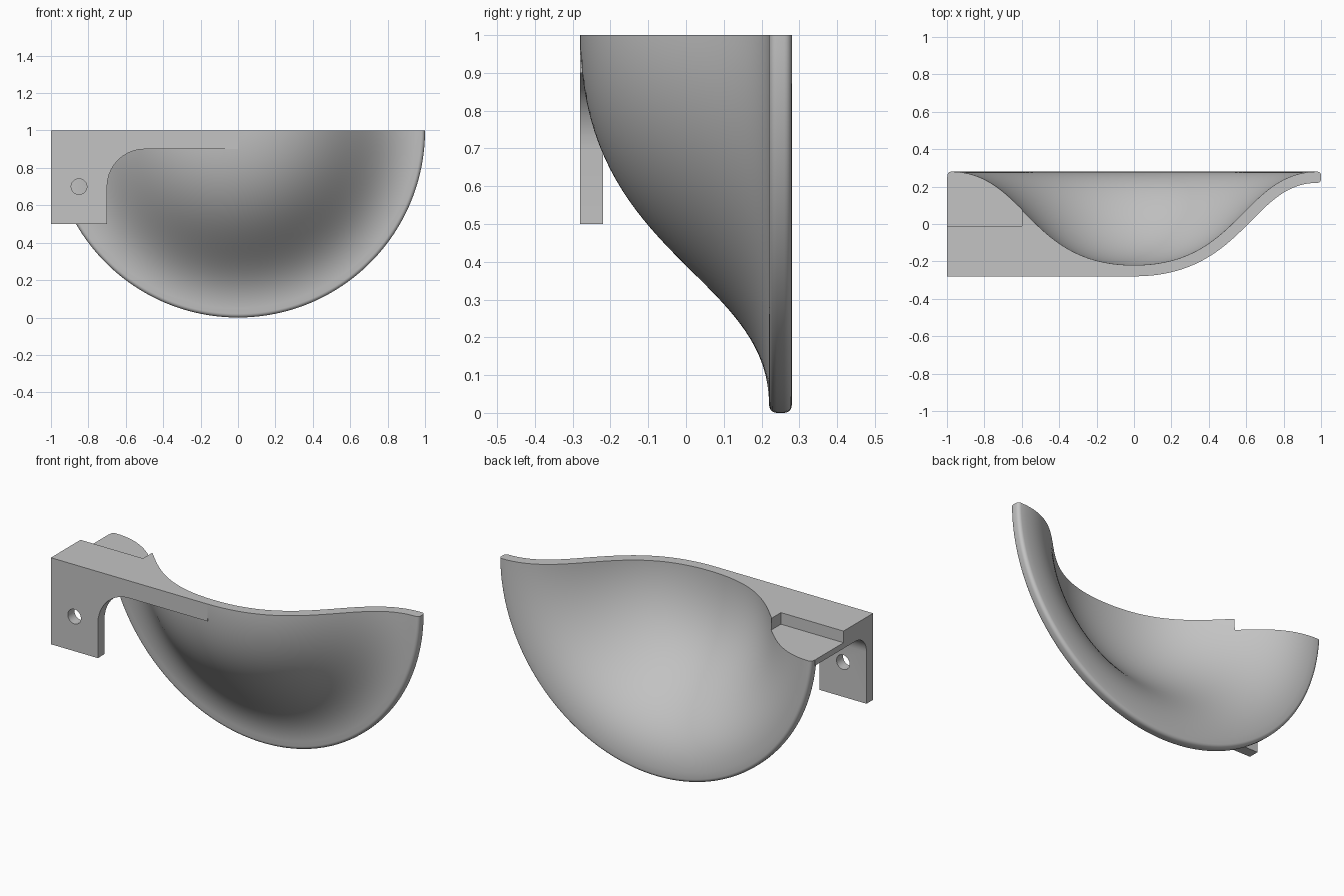
import bpy, bmesh
from math import pi, sin, cos, hypot
from mathutils import Vector

cube = bpy.data.objects.get("Cube")
if cube:
    bpy.data.objects.remove(cube)

grey = bpy.data.materials.new("plain grey")
grey.use_nodes = True
grey.diffuse_color = (0.55, 0.55, 0.55, 1)
grey.node_tree.nodes["Principled BSDF"].inputs["Base Color"].default_value = (0.55, 0.55, 0.55, 1)

WALL = 0.06
RIM = 0.98


def finish(name, bm):
    bmesh.ops.remove_doubles(bm, verts=bm.verts, dist=1e-5)
    bmesh.ops.recalc_face_normals(bm, faces=bm.faces)
    mesh = bpy.data.meshes.new(name)
    bm.to_mesh(mesh)
    bm.free()
    obj = bpy.data.objects.new(name, mesh)
    bpy.context.collection.objects.link(obj)
    return obj


def prism(name, points, direction):
    """Extrude a closed outline of 3D points along a direction."""
    bm = bmesh.new()
    face = bm.faces.new([bm.verts.new(p) for p in points])
    new = bmesh.ops.extrude_face_region(bm, geom=[face], use_keep_orig=True)["geom"]
    moved = [v for v in new if isinstance(v, bmesh.types.BMVert)]
    bmesh.ops.translate(bm, verts=moved, vec=direction)
    return finish(name, bm)


def lathe(name, profile, start, sweep, steps):
    """Revolve a closed (radius, y) profile about the y axis through z = 1."""
    bm = bmesh.new()
    full = sweep > 6
    rings = []
    for i in range(steps if full else steps + 1):
        a = start + sweep * i / steps
        rings.append([bm.verts.new((r * cos(a), y, 1 + r * sin(a))) for r, y in profile])
    n = len(profile)
    for i in range(steps):
        a, b = rings[i], rings[(i + 1) % len(rings)]
        for j in range(n):
            k = (j + 1) % n
            if profile[j][0] == 0 and profile[k][0] == 0:
                continue
            quad = [a[j], a[k], b[k], b[j]]
            if profile[j][0] == 0:
                quad = quad[:3]
            elif profile[k][0] == 0:
                quad = [a[j], a[k], b[j]]
            bm.faces.new(quad)
    if not full:
        bm.faces.new(rings[0])
        bm.faces.new(rings[-1])
    return finish(name, bm)


def arc(cx, cy, radius, a0, a1, steps=10):
    return [(cx + radius * cos(a0 + (a1 - a0) * i / steps),
             cy + radius * sin(a0 + (a1 - a0) * i / steps)) for i in range(steps + 1)]


def bell(offset, steps=36):
    """S-shaped bowl section, moved along its normal by the offset."""
    p = [Vector(q) for q in ((0, -0.28), (0.59, -0.28), (0.63, 0.22), (RIM, 0.22))]
    out = []
    for i in range(steps + 1):
        t = i / steps
        u = 1 - t
        pos = p[0] * u**3 + p[1] * 3 * u * u * t + p[2] * 3 * u * t * t + p[3] * t**3
        d = (p[1] - p[0]) * u * u + (p[2] - p[1]) * 2 * u * t + (p[3] - p[2]) * t * t
        size = hypot(d.x, d.y)
        out.append((max(0, pos.x - d.y / size * offset), pos.y + d.x / size * offset))
    return out


def cut(obj, cutters):
    for c in cutters:
        m = obj.modifiers.new("cut", "BOOLEAN")
        m.operation = "DIFFERENCE"
        m.solver = "EXACT"
        m.object = c
    bpy.context.view_layer.update()
    mesh = bpy.data.meshes.new_from_object(
        obj.evaluated_get(bpy.context.evaluated_depsgraph_get()))
    obj.modifiers.clear()
    obj.data = mesh
    mesh.materials.clear()
    mesh.materials.append(grey)
    for f in mesh.polygons:
        f.material_index = 0


# half bowl with a rounded rim
lip = arc(RIM, 0.24, 0.02, -pi / 2, 0, 5) + arc(RIM, 0.26, 0.02, 0, pi / 2, 5)
bowl = lathe("half_bowl", bell(0)[:-1] + lip + bell(WALL)[-2::-1], pi, pi, 96)

# bracket outline: long arm with a hanging plate
outline = [(-1, 1), (0, 1), (0, 0.9)] + arc(-0.5, 0.7, 0.2, pi / 2, pi) + [(-0.7, 0.5), (-1, 0.5)]
bracket = prism("mounting_bracket", [(x, -0.28, z) for x, z in outline], (0, 0.56, 0))

# cutters: space behind plate, bowl hollow, rear pocket, screw hole
under = [(-0.22, 0.4)] + arc(-0.12, 0.7995, 0.1, pi, pi / 2) + [(0.5, 0.8995), (0.5, 0.4)]
underside = prism("underside_cutter", [(-1.2, y, z) for y, z in under], (1.4, 0, 0))
hollow = lathe("hollow_cutter", bell(WALL / 2) + [(1.3, 0.25), (1.3, 0.6), (0, 0.6)], 0, 2 * pi, 96)
pocket = prism("pocket_cutter", [(-1.2, -0.01, 0.933), (-0.6, -0.01, 0.933),
                                 (-0.6, -0.01, 1.2), (-1.2, -0.01, 1.2)], (0, 0.6, 0))
hole = prism("hole_cutter", [(x, -0.4, z) for x, z in arc(-0.85, 0.7, 0.042, 0, 2 * pi, 32)[:-1]],
             (0, 0.3, 0))

cut(bracket, [underside, hollow, pocket, hole])
cut(bowl, [pocket])
for c in (underside, hollow, pocket, hole):
    bpy.data.objects.remove(c)

# smooth curved faces, keep edges crisp
bpy.ops.object.select_all(action="DESELECT")
for obj in (bowl, bracket):
    obj.select_set(True)
bpy.context.view_layer.objects.active = bowl
bpy.ops.object.shade_smooth_by_angle(angle=pi / 6)
